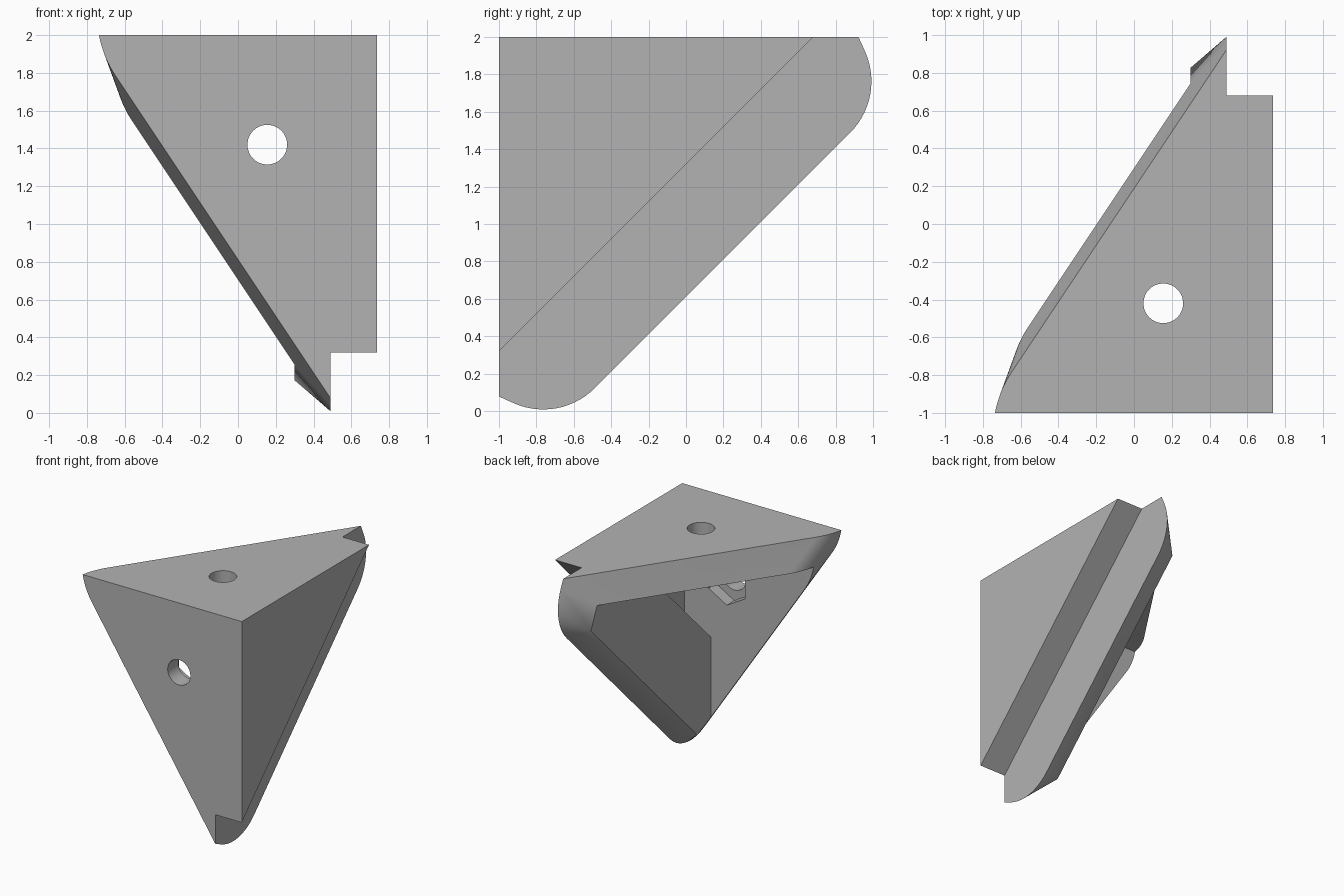
import bpy, bmesh, math
from mathutils import Vector

cube = bpy.data.objects.get("Cube")
if cube:
    bpy.data.objects.remove(cube, do_unlink=True)

grey = bpy.data.materials.new("plain_grey")
grey.use_nodes = True
grey.diffuse_color = (0.45, 0.45, 0.45, 1)
grey.node_tree.nodes["Principled BSDF"].inputs["Base Color"].default_value = (0.45, 0.45, 0.45, 1)

# Sizes, measured from the square corner: u along -x, a along +y, b along -z
WALL = 0.24            # front and top plates
SKIN = 0.19            # side panel and side flange
STEP = 0.245           # depth of the outer step
FLANGE = STEP + SKIN   # inner face of the side flange
RUN, SLOPE, FLARE = 2.29, 1.5, 0.45   # sloping plate edge: SLOPE*u + a = RUN + FLARE*b
HOLE = 0.58


def place(u, a, b):
    return Vector((0.735 - u, a - 1, 2 - b))


def swap(points):
    return [(u, b, a) for u, a, b in points]


def hull(name, points):
    """Convex solid around the points."""
    bm = bmesh.new()
    for p in points:
        bm.verts.new(place(*p))
    bmesh.ops.remove_doubles(bm, verts=bm.verts, dist=1e-5)
    res = bmesh.ops.convex_hull(bm, input=bm.verts)
    junk = {g for g in res["geom_interior"] + res["geom_unused"] if isinstance(g, bmesh.types.BMVert)}
    bmesh.ops.delete(bm, geom=list(junk), context="VERTS")
    bmesh.ops.recalc_face_normals(bm, faces=bm.faces)
    bmesh.ops.dissolve_limit(bm, angle_limit=0.005, verts=bm.verts, edges=bm.edges)
    mesh = bpy.data.meshes.new(name)
    bm.to_mesh(mesh)
    bm.free()
    mesh.materials.append(grey)
    obj = bpy.data.objects.new(name, mesh)
    bpy.context.collection.objects.link(obj)
    return obj


def combine(target, tool, operation):
    mod = target.modifiers.new("combine", "BOOLEAN")
    mod.operation, mod.solver, mod.object = operation, "EXACT", tool
    bpy.context.view_layer.objects.active = target
    bpy.ops.object.modifier_apply(modifier=mod.name)
    bpy.data.objects.remove(tool, do_unlink=True)


def prism(profile, u0, u1):
    return [(u, a, b) for u in (u0, u1) for a, b in profile]


def edge_a(u, b):
    return RUN + FLARE * b - SLOPE * u


# Flange outline: rounded corner outside, sharp corner inside, chamfer between
def corner(u, total):
    b = (total - edge_a(u, 0)) / (1 + FLARE)
    return Vector((total - b, b))


def rounded(point, d0, d1, radius, steps=14):
    """Arc tangent to two directions that leave the corner point."""
    half = d0.angle(d1) / 2
    mid = (d0.normalized() + d1.normalized()).normalized()
    centre = point + mid * (radius / math.sin(half))
    side = (d0.normalized() - d1.normalized()).normalized()
    sweep = math.pi / 2 - half
    return [centre + radius * (side * math.sin(t) - mid * math.cos(t))
            for t in (sweep * (2 * i / steps - 1) for i in range(steps + 1))]


arc = rounded(corner(STEP, 2.39), Vector((-FLARE, -1)), Vector((-1, 1)), 0.39)
half_outline = [(STEP, edge_a(STEP, 0), 0)] + [(STEP, *p) for p in arc]
inner = corner(FLANGE, 2.25)
half_outline += [(FLANGE, edge_a(FLANGE, 0), 0), (FLANGE, *inner)]

# Rounded far tip, running along the line where both sloping edges meet
ridge = Vector(((FLARE - 1) / SLOPE, 1, 1))
n_top, n_front = Vector((SLOPE, 1, -FLARE)), Vector((SLOPE, -FLARE, 1))
tip = []
for p in rounded(Vector((RUN / SLOPE, 0, 0)), ridge.cross(n_top), n_front.cross(ridge), 0.27):
    for level in (0, inner.y):
        tip.append(tuple(p + ridge * (level - min(p.y, p.z))))

bracket = hull("corner_bracket", [(STEP, 0, 0)] + half_outline + swap(half_outline) + tip)

# Raised outer side panel
side_panel = hull("side_panel", prism([(0, 0), (1.68, 0), (0, 1.68)], 0, STEP + 0.05))
combine(bracket, side_panel, "UNION")

# Open inside behind the plates, and the pocket behind the side panel
inside = hull("inside_cutter", prism([(WALL, WALL), (3, WALL), (3, 3), (WALL, 3)], FLANGE, 3))
combine(bracket, inside, "DIFFERENCE")
reach = 1.32 - WALL
pocket = hull("pocket_cutter", prism([(WALL, WALL), (reach, WALL), (WALL, reach)], SKIN, FLANGE + 0.05))
combine(bracket, pocket, "DIFFERENCE")


# Bolt holes with six-sided nut recesses on the inner faces
def ring(radius, sides, depths):
    return [(HOLE + radius * math.sin(t), HOLE + radius * math.cos(t), d)
            for d in depths for t in (math.tau * i / sides for i in range(sides))]


for points in (ring(0.105, 48, (-0.1, WALL + 0.05)), ring(0.193, 6, (WALL - 0.1, WALL + 0.03))):
    for shape in (points, swap(points)):
        combine(bracket, hull("hole_cutter", shape), "DIFFERENCE")

bpy.ops.object.select_all(action="DESELECT")
bracket.select_set(True)
bpy.context.view_layer.objects.active = bracket
bpy.ops.object.shade_smooth_by_angle(angle=math.radians(20))
